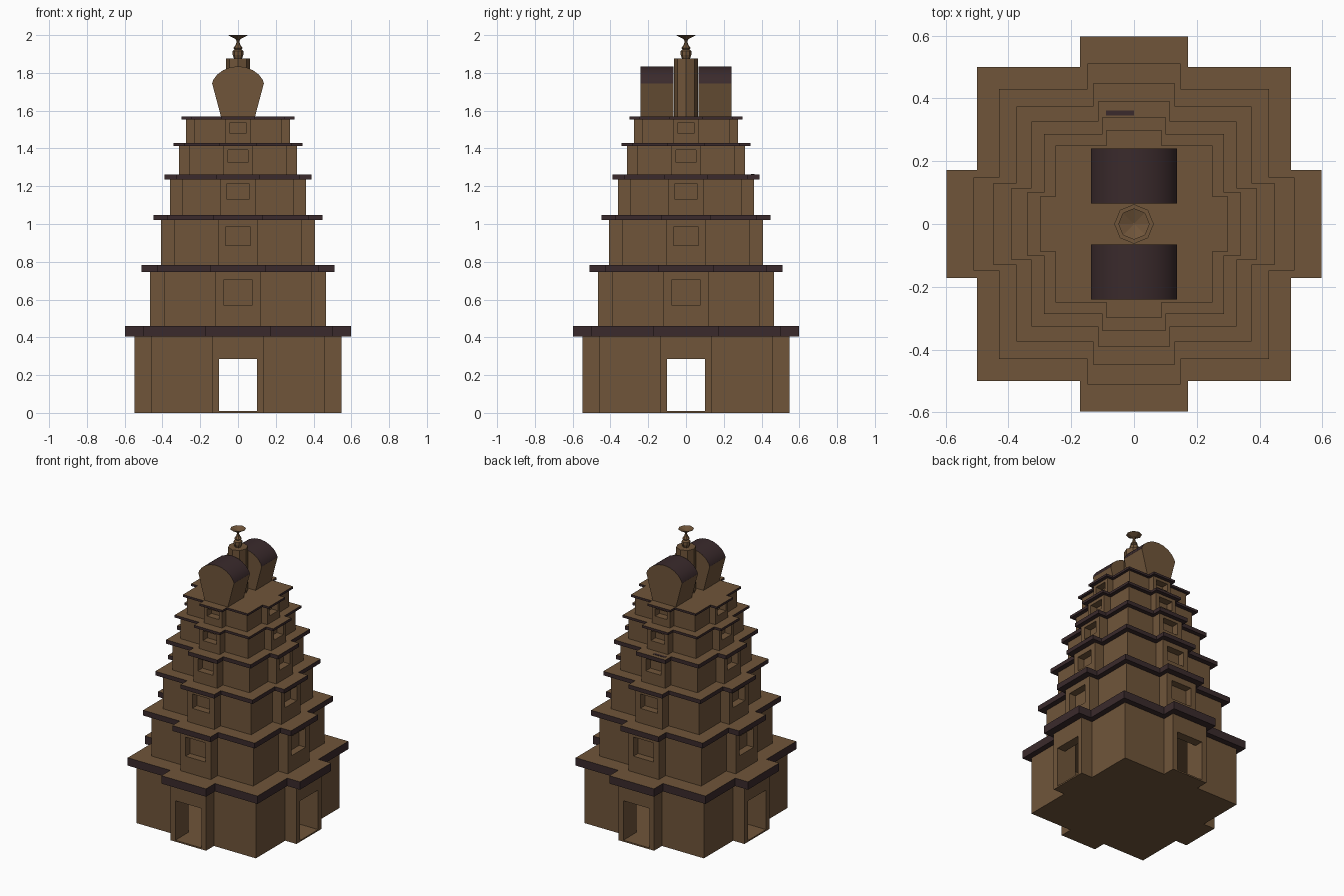
import bpy, bmesh, math

cube = bpy.data.objects.get("Cube")
if cube:
    bpy.data.objects.remove(cube, do_unlink=True)


def make_material(name, rgb):
    mat = bpy.data.materials.new(name)
    mat.use_nodes = True
    mat.diffuse_color = (*rgb, 1)
    mat.node_tree.nodes["Principled BSDF"].inputs["Base Color"].default_value = (*rgb, 1)
    return mat


STONE = make_material("brown stone", (0.162, 0.091, 0.042))
TILE = make_material("dark maroon tile", (0.042, 0.023, 0.025))


def finish(name, bm, mats):
    bmesh.ops.recalc_face_normals(bm, faces=bm.faces[:])
    mesh = bpy.data.meshes.new(name)
    bm.to_mesh(mesh)
    bm.free()
    for mat in mats:
        mesh.materials.append(mat)
    obj = bpy.data.objects.new(name, mesh)
    bpy.context.collection.objects.link(obj)
    return obj


def extrude(bm, points, offset):
    face = bm.faces.new([bm.verts.new(p) for p in points])
    result = bmesh.ops.extrude_face_region(bm, geom=[face])
    verts = [v for v in result["geom"] if isinstance(v, bmesh.types.BMVert)]
    bmesh.ops.translate(bm, verts=verts, vec=offset)


def cross_prism(name, main, arm, half, z0, z1, mats):
    # Square plan with a projecting bay in the middle of each side
    quarter = [(arm, -half), (arm, half), (main, half), (main, main), (half, main)]
    outline = []
    for k in range(4):
        c, s = round(math.cos(k * math.pi / 2)), round(math.sin(k * math.pi / 2))
        for x, y in quarter[:4]:
            outline.append((x * c - y * s, x * s + y * c, z0))
        x, y = quarter[4]
        # the next quarter starts at this re-entrant corner
        outline.append((x * c - y * s, x * s + y * c, z0))
    bm = bmesh.new()
    extrude(bm, outline, (0, 0, z1 - z0))
    return finish(name, bm, mats)


def box(bm, x0, x1, y0, y1, z0, z1):
    extrude(bm, [(x0, y0, z0), (x1, y0, z0), (x1, y1, z0), (x0, y1, z0)], (0, 0, z1 - z0))


def cut(target, cutters):
    for cutter in cutters:
        mod = target.modifiers.new("cut", "BOOLEAN")
        mod.operation = "DIFFERENCE"
        mod.solver = "EXACT"
        mod.object = cutter
        cutter.hide_render = True
    bpy.context.view_layer.update()
    graph = bpy.context.evaluated_depsgraph_get()
    mesh = bpy.data.meshes.new_from_object(target.evaluated_get(graph))
    target.modifiers.clear()
    target.data = mesh
    for cutter in cutters:
        bpy.data.objects.remove(cutter, do_unlink=True)


# Hollow ground storey with a doorway on each side
base = cross_prism("ground_storey", 0.46, 0.547, 0.137, 0, 0.405, [STONE])
room = cross_prism("room_cutter", 0.40, 0.485, 0.1, 0.01, 0.395, [STONE])
doors = []
for sx, sy in ((0.7, 0.1), (0.1, 0.7)):
    bm = bmesh.new()
    box(bm, -sx, sx, -sy, sy, 0.01, 0.285)
    doors.append(finish("door_cutter", bm, [STONE]))
cut(base, [room] + doors)

# Upper storeys: main, bay, bay half width, bottom, top, window half width, sill, head
storeys = [
    (0.393, 0.467, 0.118, 0.46, 0.746, 0.077, 0.571, 0.704),
    (0.34, 0.408, 0.104, 0.783, 1.02, 0.066, 0.885, 0.985),
    (0.297, 0.36, 0.092, 1.048, 1.235, 0.058, 1.13, 1.215),
    (0.26, 0.313, 0.08, 1.262, 1.413, 0.052, 1.325, 1.392),
    (0.232, 0.276, 0.07, 1.43, 1.553, 0.045, 1.483, 1.535),
]
for i, (main, arm, half, z0, z1, w, sill, head) in enumerate(storeys):
    storey = cross_prism(f"storey_{i + 2}", main, arm, half, z0, z1, [STONE])
    bm = bmesh.new()
    near, far = arm - 0.05, arm + 0.05
    for side in (-1, 1):
        a, b = sorted((side * near, side * far))
        box(bm, a, b, -w, w, sill, head)
        box(bm, -w, w, a, b, sill, head)
    cut(storey, [finish("window_cutter", bm, [STONE])])

# Cornices: dark edges, stone tops
cornices = [
    (0.5, 0.598, 0.172, 0.405, 0.46),
    (0.43, 0.512, 0.148, 0.746, 0.783),
    (0.375, 0.447, 0.13, 1.02, 1.048),
    (0.326, 0.39, 0.114, 1.235, 1.262),
    (0.287, 0.341, 0.1, 1.413, 1.43),
    (0.25, 0.3, 0.088, 1.553, 1.568),
]
for i, (main, arm, half, z0, z1) in enumerate(cornices):
    cornice = cross_prism(f"cornice_{i + 1}", main, arm, half, z0, z1, [TILE, STONE])
    for poly in cornice.data.polygons:
        poly.material_index = 1 if poly.normal.z > 0.5 else 0

# Small dark patch on the back of the fourth cornice
bm = bmesh.new()
box(bm, -0.09, 0, 0.345, 0.362, 1.26, 1.264)
finish("cornice_patch", bm, [TILE])

# Flared barrel-vaulted roofs, front and back
arch = [(0.137 * math.cos(math.pi * t / 10), 1.745 + 0.09 * math.sin(math.pi * t / 10) ** 1.3)
        for t in range(11)]
profile = [(-0.09, 1.568), (0.09, 1.568)] + arch
for name, y in (("front_vault", -0.24), ("back_vault", 0.065)):
    bm = bmesh.new()
    extrude(bm, [(x, y, z) for x, z in profile], (0, 0.175, 0))
    vault = finish(name, bm, [STONE, TILE])
    for poly in vault.data.polygons:
        poly.material_index = 1 if poly.normal.z > 0.05 else 0
        poly.use_smooth = poly.normal.z > 0.05
    for edge in vault.data.edges:
        za, zb = (vault.data.vertices[v].co.z for v in edge.vertices)
        ya, yb = (vault.data.vertices[v].co.y for v in edge.vertices)
        edge.use_edge_sharp = abs(ya - yb) < 0.01 or max(za, zb) < 1.75


def lathe(name, points, sides):
    bm = bmesh.new()
    rings = []
    for r, z in points:
        rings.append([bm.verts.new((r * math.cos(k * math.tau / sides),
                                    r * math.sin(k * math.tau / sides), z))
                      for k in range(sides)])
    for low, high in zip(rings, rings[1:]):
        for k in range(sides):
            n = (k + 1) % sides
            bm.faces.new((low[k], low[n], high[n], high[k]))
    bm.faces.new(rings[0])
    bm.faces.new(rings[-1])
    return finish(name, bm, [STONE])


# Central pillar and finial with an upturned parasol
lathe("pillar", [(0.063, 1.568), (0.063, 1.875)], 8)
lathe("finial", [(0.02, 1.873), (0.028, 1.895), (0.028, 1.915), (0.018, 1.925),
                 (0.024, 1.932), (0.012, 1.95), (0.007, 1.965), (0.012, 1.978),
                 (0.05, 1.998), (0.05, 2.0), (0.004, 1.984)], 8)
